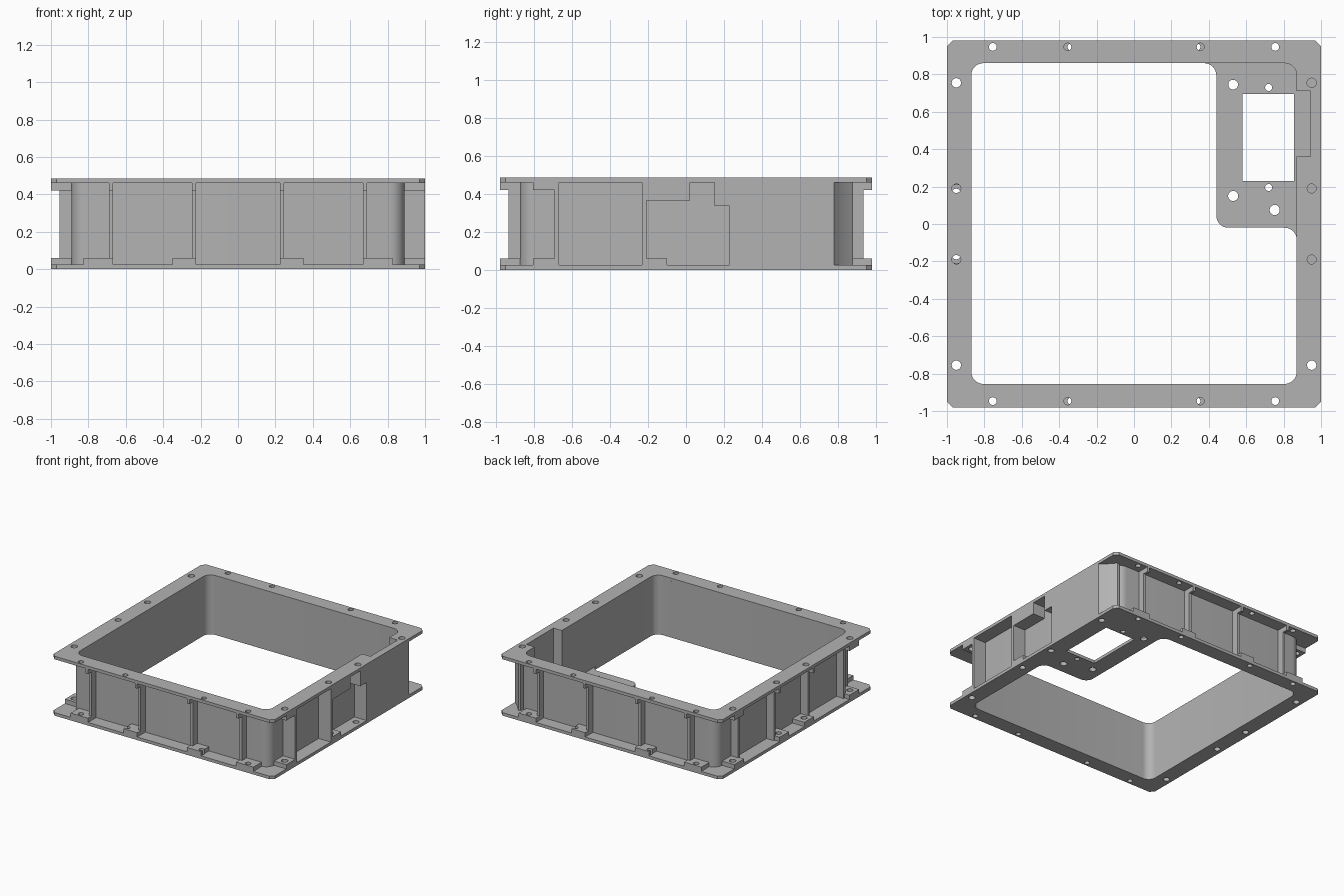
import bpy, bmesh, math
from mathutils import Vector

if "Cube" in bpy.data.objects:
    bpy.data.objects.remove(bpy.data.objects["Cube"])

grey = bpy.data.materials.new("machined_grey")
grey.diffuse_color = (0.45, 0.45, 0.45, 1)
grey.use_nodes = True
grey.node_tree.nodes["Principled BSDF"].inputs["Base Color"].default_value = grey.diffuse_color

H, T = 0.485, 0.025          # total height, flange thickness
LOW, HIGH = 0.06, 0.42       # pad levels


def prism(name, pts, lo, hi, axis="z"):
    """Extrude a 2D outline along z, or a (y, z) outline along x."""
    bm = bmesh.new()
    if axis == "z":
        vs = [bm.verts.new((a, b, lo)) for a, b in pts]
        step = (0, 0, hi - lo)
    else:
        vs = [bm.verts.new((lo, a, b)) for a, b in pts]
        step = (hi - lo, 0, 0)
    f = bm.faces.new(vs)
    ext = bmesh.ops.extrude_face_region(bm, geom=[f])["geom"]
    bmesh.ops.translate(bm, vec=step, verts=[v for v in ext if isinstance(v, bmesh.types.BMVert)])
    bmesh.ops.recalc_face_normals(bm, faces=bm.faces)
    me = bpy.data.meshes.new(name)
    bm.to_mesh(me)
    bm.free()
    me.materials.append(grey)
    ob = bpy.data.objects.new(name, me)
    bpy.context.collection.objects.link(ob)
    return ob


def rect(x0, y0, x1, y1):
    x0, x1 = sorted((x0, x1))
    y0, y1 = sorted((y0, y1))
    return [(x0, y0), (x1, y0), (x1, y1), (x0, y1)]


def box(name, x0, x1, y0, y1, z0, z1):
    return prism(name, rect(x0, y0, x1, y1), z0, z1)


def rounded(pts, r, n=8):
    """Round every right-angled corner of an outline."""
    out = []
    for i, p in enumerate(pts):
        p = Vector(p)
        u = (Vector(pts[i - 1]) - p).normalized()
        v = (Vector(pts[(i + 1) % len(pts)]) - p).normalized()
        c = p + r * (u + v)
        for k in range(n + 1):
            t = math.pi / 2 * k / n
            out.append(tuple(c - r * (v * math.cos(t) + u * math.sin(t))))
    return out


def hole(x, y, r, z0, z1):
    pts = [(x + r * math.cos(k * math.pi / 10), y + r * math.sin(k * math.pi / 10)) for k in range(20)]
    return prism("hole_cutter", pts, z0, z1)


def cut(ob, cutters):
    for c in cutters:
        m = ob.modifiers.new("cut", "BOOLEAN")
        m.operation, m.solver, m.object = "DIFFERENCE", "EXACT", c
    dg = bpy.context.evaluated_depsgraph_get()
    me = bpy.data.meshes.new_from_object(ob.evaluated_get(dg))
    ob.modifiers.clear()
    ob.data = me


# cutters: main opening, lower opening around the corner plate, side recess
opening = prism("opening_cutter", rounded(rect(-0.87, -0.855, 0.87, 0.86), 0.065), -0.1, 0.6)
low_outline = [(-0.87, -0.855), (0.87, -0.855), (0.87, -0.02), (0.44, -0.02), (0.44, 0.86), (-0.87, 0.86)]
low_opening = prism("lower_opening_cutter", rounded(low_outline, 0.065), -0.1, 0.1)
recess = box("recess_cutter", 0.80, 0.945, 0.36, 0.71, 0.03, 0.6)
window = box("window_cutter", 0.58, 0.855, 0.23, 0.695, -0.1, 0.1)

# bolt holes; the middle ones sit slightly further in on the lower flange
top_holes, low_holes = [], []
for s in (-1, 1):
    for q in (-1, 1):
        for lst, mx, my, z0, z1 in ((top_holes, 0.355, 0.19, 0.3, 0.6), (low_holes, 0.335, 0.165, -0.1, 0.2)):
            lst.append(hole(s * 0.755, q * 0.947, 0.021, z0, z1))
            lst.append(hole(s * mx, q * 0.947, 0.02, z0, z1))
            lst.append(hole(s * 0.95, q * 0.755, 0.025, z0, z1))
            lst.append(hole(s * 0.95, q * my, 0.024, z0, z1))
plate_holes = [hole(x, y, r, -0.1, 0.1) for x, y, r in (
    (0.53, 0.745, 0.026), (0.72, 0.73, 0.019), (0.72, 0.195, 0.019),
    (0.53, 0.15, 0.027), (0.752, 0.075, 0.027))]

# flanges with chamfered corners
c = 0.03
flange = [(-1, -0.98 + c), (-1 + c, -0.98), (1 - c, -0.98), (1, -0.98 + c),
          (1, 0.98 - c), (1 - c, 0.98), (-1 + c, 0.98), (-1, 0.98 - c)]
cut(prism("top_flange", flange, H - T, H), [opening, recess] + top_holes)
cut(prism("bottom_flange", flange, 0, T), [low_opening, window] + low_holes + plate_holes)

# thin wall ring between the flanges
wall = prism("wall", rounded(rect(-0.89, -0.875, 0.89, 0.88), 0.08), T, H - T)
cut(wall, [opening, recess])

# solid block on the right side, with slanted rear end
block = prism("side_block", [(0.88, 0.23), (1, 0.23), (1, 0.78), (0.955, 0.815), (0.915, 0.86),
                             (0.90, 0.878), (0.88, 0.878)], T, H - T)
cut(block, [opening, recess])
box("side_block_lip", 0.88, 1, 0.15, 0.23, 0.335, H - T)
box("side_block_shelf", 0.88, 1, -0.23, 0.02, 0.365, H - T)

# front and back ribs with pads
for q in (-1, 1):
    side = "front" if q < 0 else "back"
    for s in (-1, 1):
        for x, far in ((0.68, 0.825), (0.235, 0.35)):
            box(side + "_rib", s * (x - 0.011), s * (x + 0.011), q * 0.87, q * 0.935, T, H - T)
            box(side + "_rib_head", s * (x - 0.011), s * (x + 0.011), q * 0.87, q * 0.98, HIGH, H - T)
            pad = box(side + "_pad", s * (x - 0.011), s * far, q * 0.87, q * 0.98, T, LOW)
            cut(pad, low_holes)

# left and right ribs with pads; the right ribs are flush with the flange edge
for s in (-1, 1):
    side = "left" if s < 0 else "right"
    for q in (-1, 1):
        if s > 0 and q > 0:
            continue
        for y, far in ((0.68, 0.805), (0.22, 0.10)):
            reach = 1.0 if s > 0 else 0.955
            box(side + "_rib", s * 0.88, s * reach, q * (y - 0.011), q * (y + 0.011), T, H - T)
            cut(box(side + "_low_pad", s * 0.88, s, q * y, q * far, T, LOW), low_holes)
            if y > 0.5:
                cut(box(side + "_top_pad", s * 0.88, s, q * y, q * far, HIGH, H - T), top_holes)
            else:
                box(side + "_rib_head", s * 0.88, s, q * (y - 0.011), q * (y + 0.011), HIGH, H - T)

# remove helpers, smooth the rounded corners
for ob in list(bpy.data.objects):
    if "cutter" in ob.name:
        bpy.data.objects.remove(ob)
bpy.ops.object.select_all(action="SELECT")
bpy.context.view_layer.objects.active = wall
bpy.ops.object.shade_smooth_by_angle(angle=math.radians(30))
